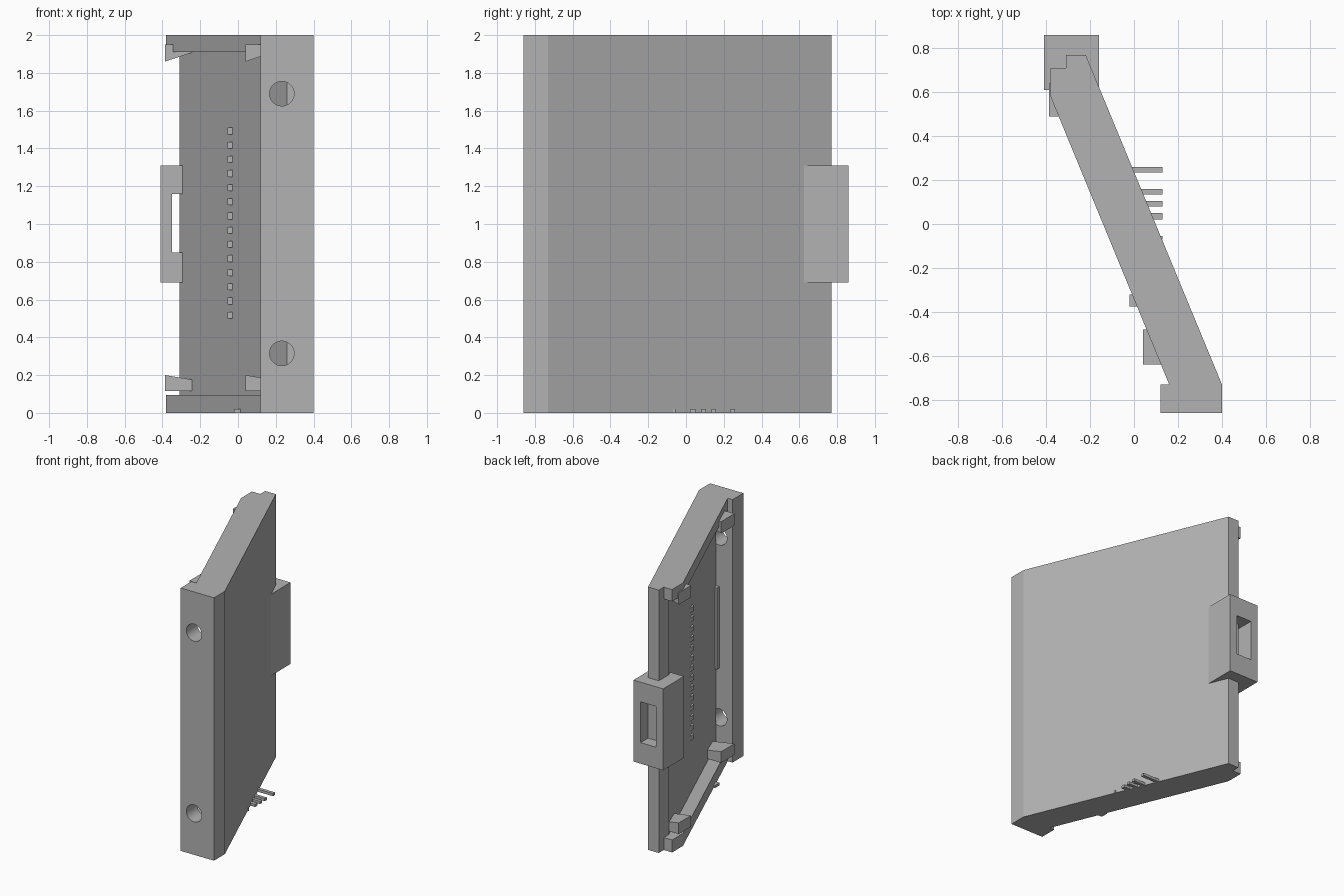
import bpy
import bmesh
from mathutils import Vector

if "Cube" in bpy.data.objects:
    bpy.data.objects.remove(bpy.data.objects["Cube"], do_unlink=True)

grey = bpy.data.materials.new("plain grey")
grey.use_nodes = True
COLOUR = (0.45, 0.45, 0.45, 1)
grey.diffuse_color = COLOUR
grey.node_tree.nodes["Principled BSDF"].inputs["Base Color"].default_value = COLOUR


def prism(name, outline, low, high, axis="z"):
    """Extrude an outline along z (points x, y) or along y (points x, z)."""
    bm = bmesh.new()
    place = (lambda a, b: (a, b, low)) if axis == "z" else (lambda a, b: (a, low, b))
    step = Vector((0, 0, high - low)) if axis == "z" else Vector((0, high - low, 0))
    face = bm.faces.new([bm.verts.new(place(a, b)) for a, b in outline])
    made = bmesh.ops.extrude_face_region(bm, geom=[face])["geom"]
    bmesh.ops.translate(bm, vec=step, verts=[g for g in made if isinstance(g, bmesh.types.BMVert)])
    bmesh.ops.recalc_face_normals(bm, faces=bm.faces)
    mesh = bpy.data.meshes.new(name)
    bm.to_mesh(mesh)
    bm.free()
    mesh.materials.append(grey)
    obj = bpy.data.objects.new(name, mesh)
    bpy.context.collection.objects.link(obj)
    return obj


def box(name, x0, x1, y0, y1, z0, z1):
    return prism(name, [(x0, y0), (x1, y0), (x1, y1), (x0, y1)], z0, z1)


def cut(target, cutter):
    """Subtract the cutter, bake the result and remove the cutter."""
    mod = target.modifiers.new("cut", "BOOLEAN")
    mod.operation = "DIFFERENCE"
    mod.solver = "EXACT"
    mod.object = cutter
    graph = bpy.context.evaluated_depsgraph_get()
    baked = bpy.data.meshes.new_from_object(target.evaluated_get(graph))
    target.modifiers.clear()
    target.data = baked
    bpy.data.objects.remove(cutter, do_unlink=True)


# Slanted panel with a front flange and notched rear corner
FLANGE_Y = -0.73
panel = prism("panel", [
    (0.12, -0.86), (0.40, -0.86), (0.40, FLANGE_Y), (-0.22, 0.77), (-0.31, 0.77),
    (-0.31, 0.71), (-0.38, 0.71), (-0.38, 0.58), (0.16, FLANGE_Y), (0.12, FLANGE_Y)], 0, 2)

# Recess between the bottom and top rims
cut(panel, prism("recess_cutter", [
    (0.26, FLANGE_Y), (-0.31, 0.65), (-0.31, 0.9), (-0.6, 0.9), (-0.6, FLANGE_Y)], 0.095, 1.91))

# Screw holes in the front flange
for z in (0.315, 1.69):
    bpy.ops.mesh.primitive_cylinder_add(vertices=48, radius=0.065, depth=0.272,
                                        location=(0.232, -0.864, z), rotation=(1.5708, 0, 0))
    drill = bpy.context.object
    drill.data.materials.append(grey)
    cut(panel, drill)

# Latch loop at the rear edge
latch = box("latch_loop", -0.41, -0.16, 0.61, 0.86, 0.69, 1.31)
cut(latch, box("latch_cutter", -0.35, -0.22, 0.5, 1, 0.85, 1.16))

# Stop bar in the front corner of the recess
box("stop_bar", 0.23, 0.27, FLANGE_Y - 0.01, -0.70, 0.69, 1.31)


def floor_x(y):
    return 0.26 - 0.413 * (y - FLANGE_Y)


# Wedge clips reaching out from the recess floor
for place, x, y0, y1 in (("rear", -0.387, 0.49, 0.64), ("front", 0.04, -0.64, -0.48)):
    end = floor_x(y0) + 0.01
    rise = 0.33 * (end - x)
    prism("top_" + place + "_clip",
          [(x, 1.86), (end, 1.86 + rise), (end, 1.95), (x, 1.95)], y0, y1, "y")
    prism("bottom_" + place + "_clip",
          [(x, 0.115), (end, 0.115), (end, 0.2 - 0.5 * rise), (x, 0.2)], y0, y1, "y")

# Raised tick marks down the recess floor
for i in range(14):
    z = 0.5 + i * 0.075
    prism("tick_mark", [(-0.055, -0.02), (-0.03, -0.03), (-0.045, 0.04), (-0.055, 0.04)],
          z, z + 0.035)

# Small fins along the bottom edge
for y0, y1 in ((0.235, 0.26), (0.135, 0.16), (0.08, 0.105), (0.02, 0.05), (-0.07, -0.055)):
    box("bottom_fin", floor_x(y0) + 0.08, 0.13, y0, y1, 0, 0.02)
box("bottom_nub", -0.02, 0.03, -0.375, -0.32, 0, 0.02)
